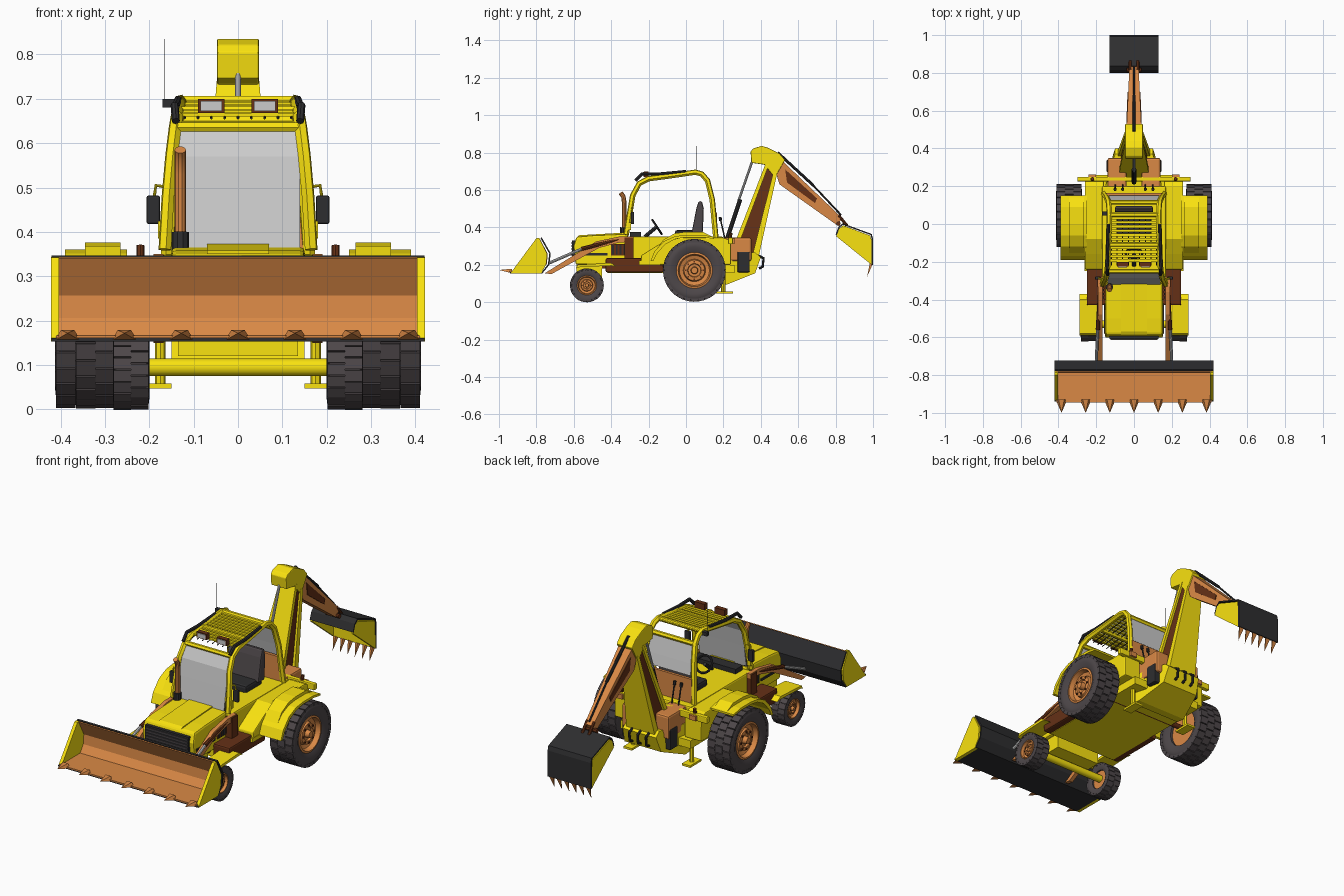
import bpy, bmesh, math
from mathutils import Matrix, Vector

if "Cube" in bpy.data.objects:
    bpy.data.objects.remove(bpy.data.objects["Cube"])

COL = dict(yellow=(.95, .76, .005), orange=(.7, .25, .06), brown=(.13, .03, .008),
           dark=(.027, .027, .029), tyre=(.075, .063, .067), glass=None)
MATS = {}
for n, c in COL.items():
    if c:
        MATS[n] = bpy.data.materials.new(n)
        MATS[n].diffuse_color = (*c, 1)


def finish(ob, col, mirror=False, smooth=False, bevel=0):
    if MATS.get(col):
        ob.data.materials.append(MATS[col])
    if smooth:
        bpy.ops.object.select_all(action='DESELECT')
        ob.select_set(True)
        bpy.context.view_layer.objects.active = ob
        bpy.ops.object.shade_smooth_by_angle(angle=math.radians(35))
    if bevel:
        m = ob.modifiers.new('bevel', 'BEVEL')
        m.width, m.segments = bevel, 2
    if mirror:
        ob.modifiers.new('mirror', 'MIRROR')
    return ob


def from_bm(name, bm, col, **kw):
    bmesh.ops.recalc_face_normals(bm, faces=bm.faces)
    me = bpy.data.meshes.new(name)
    bm.to_mesh(me)
    bm.free()
    ob = bpy.data.objects.new(name, me)
    bpy.context.collection.objects.link(ob)
    return finish(ob, col, **kw)


def loft(name, left, right, col, **kw):
    """Solid between two matching outlines."""
    bm = bmesh.new()
    a = [bm.verts.new(p) for p in left]
    b = [bm.verts.new(p) for p in right]
    n = len(a)
    bm.faces.new(a)
    bm.faces.new(b[::-1])
    for i in range(n):
        bm.faces.new((a[i], b[i], b[(i + 1) % n], a[(i + 1) % n]))
    return from_bm(name, bm, col, **kw)


def prism(name, pts, x0, x1, col, **kw):
    return loft(name, [(x0, *p) for p in pts], [(x1, *p) for p in pts], col, **kw)


def taper(name, pts, col, **kw):
    """Outline of (y, z, half width)."""
    return loft(name, [(-w, y, z) for y, z, w in pts], [(w, y, z) for y, z, w in pts], col, **kw)


def box(name, x, y, z, col, **kw):
    return prism(name, [(y[0], z[0]), (y[1], z[0]), (y[1], z[1]), (y[0], z[1])], *x, col, **kw)


def tube(name, pts, r, col, res=2, cyclic=False, **kw):
    c = bpy.data.curves.new(name, 'CURVE')
    c.dimensions, c.bevel_depth, c.bevel_resolution, c.use_fill_caps = '3D', r, res, True
    s = c.splines.new('POLY')
    s.points.add(len(pts) - 1)
    for p, q in zip(s.points, pts):
        p.co = (*q, 1)
    s.use_cyclic_u = cyclic
    ob = bpy.data.objects.new(name, c)
    bpy.context.collection.objects.link(ob)
    bpy.ops.object.select_all(action='DESELECT')
    ob.select_set(True)
    bpy.context.view_layer.objects.active = ob
    bpy.ops.object.convert(target='MESH')
    return finish(bpy.context.view_layer.objects.active, col, smooth=True, **kw)


def sheet(name, pts, w, t, col):
    bm = bmesh.new()
    rows = [(bm.verts.new((-w, *p)), bm.verts.new((w, *p))) for p in pts]
    for a, b in zip(rows, rows[1:]):
        bm.faces.new((a[0], a[1], b[1], b[0]))
    ob = from_bm(name, bm, col)
    m = ob.modifiers.new('thickness', 'SOLIDIFY')
    m.thickness, m.offset = t, 0
    return ob


def lathe(name, prof, y, z, n, col, closed=False):
    """Spin a (radius, x) outline about the axle line."""
    bm = bmesh.new()
    rings = [[bm.verts.new((x, y + r * math.cos(k * math.tau / n), z + r * math.sin(k * math.tau / n)))
              for k in range(n)] for r, x in prof]
    for a, b in zip(rings, rings[1:] + (rings[:1] if closed else [])):
        for k in range(n):
            bm.faces.new((a[k], a[(k + 1) % n], b[(k + 1) % n], b[k]))
    bmesh.ops.remove_doubles(bm, verts=bm.verts, dist=1e-5)
    return from_bm(name, bm, col, mirror=True, smooth=True)


def wheel(name, y, z, R, x0, x1, n, rows):
    w = x1 - x0
    lathe(name + '_tyre', [(.57 * R, x0 + .1 * w), (.75 * R, x0), (.9 * R, x0 + .02 * w), (.96 * R, x0 + .08 * w),
                           (.96 * R, x1 - .08 * w), (.9 * R, x1 - .02 * w), (.75 * R, x1), (.57 * R, x1 - .1 * w)],
          y, z, n * 2, 'tyre', closed=True)
    lathe(name + '_rim', [(0, x0 + .2 * w), (.58 * R, x0 + .2 * w), (.58 * R, x1 - .08 * w), (.52 * R, x1 - .06 * w),
                          (.48 * R, x1 - .25 * w), (.36 * R, x1 - .3 * w), (.33 * R, x1 - .16 * w),
                          (.22 * R, x1 - .14 * w), (.2 * R, x1 - .22 * w), (.12 * R, x1 - .22 * w),
                          (.1 * R, x1 - .04 * w), (0, x1 - .04 * w)], y, z, 32, 'orange')
    bm = bmesh.new()
    for k in range(n):
        for j in range(rows):
            rot = Matrix.Rotation((k + .5 * (j % 2)) * math.tau / n, 4, 'X')
            rw = w * .98 / rows
            bmesh.ops.create_cube(bm, size=1, matrix=Matrix.Translation((x0 + .01 * w + rw * (j + .5), y, z)) @ rot @
                                  Matrix.Translation((0, 0, .95 * R)) @
                                  Matrix.Diagonal((rw * .98, R * 5.6 / n, .1 * R, 1)))
    from_bm(name + '_tread', bm, 'tyre', mirror=True)
    bm = bmesh.new()
    for k in range(8):
        a = k * math.tau / 8
        bmesh.ops.create_cube(bm, size=.05 * R, matrix=Matrix.Translation(
            (x1 - .14 * w, y + .28 * R * math.cos(a), z + .28 * R * math.sin(a))))
    from_bm(name + '_bolts', bm, 'brown', mirror=True)


def teeth(name, xs, w, base, tip, t, col):
    bm = bmesh.new()
    d = (Vector(tip) - Vector(base)).normalized()
    nrm = Vector((d.y, -d.x)) * t
    for x in xs:
        b = [bm.verts.new((x + sx * w, base[0] + s * nrm.x, base[1] + s * nrm.y))
             for sx, s in ((-1, -1), (1, -1), (.5, 1), (-.5, 1))]
        p = bm.verts.new((x, *tip))
        bm.faces.new(b)
        for i in range(4):
            bm.faces.new((b[i], b[(i + 1) % 4], p))
    from_bm(name, bm, col)


# Wheels and axles
wheel('rear_wheel', .045, .17, .167, .275, .412, 26, 3)
wheel('front_wheel', -.53, .09, .09, .2, .282, 20, 2)
tube('front_axle', [(-.22, -.53, .095), (.22, -.53, .095)], .02, 'yellow', res=4)
tube('rear_axle', [(-.3, .045, .17), (.3, .045, .17)], .014, 'brown', res=4)
box('axle_bracket', (-.135, .135), (-.585, -.45), (.12, .2), 'yellow')

# Chassis, hood and grille
box('belly', (-.21, .21), (-.42, .26), (.157, .2), 'yellow')
box('engine_block', (-.13, .13), (-.57, -.3), (.18, .24), 'brown')
taper('hood', [(-.59, .2, .155), (-.602, .3, .155), (-.585, .35, .15), (-.5, .358, .15), (-.31, .366, .15), (-.31, .2, .155)],
      'yellow', bevel=.01)
taper('hood_ridge', [(-.585, .35, .07), (-.57, .358, .07), (-.31, .373, .07), (-.31, .35, .07)], 'yellow')
box('grille', (-.13, .13), (-.609, -.59), (.225, .33), 'dark')
for i in range(6):
    box('grille_bar', (-.125, .125), (-.614, -.608), (.234 + i * .016, .24 + i * .016), 'tyre')
box('hood_side_vent', (.15, .16), (-.4, -.32), (.25, .31), 'brown', mirror=True)
for i in range(4):
    box('vent_slat', (.155, .163), (-.395 + i * .02, -.385 + i * .02), (.255, .305), 'dark', mirror=True)
box('hood_side_stripe', (.15, .159), (-.58, -.42), (.25, .262), 'dark', mirror=True)
prism('front_fender', [(-.59, .18), (-.58, .2), (-.4, .21), (-.37, .19), (-.4, .195), (-.57, .187)],
      .19, .288, 'yellow', mirror=True)
box('side_tank', (.15, .25), (-.43, -.12), (.16, .235), 'brown', mirror=True, bevel=.008)
box('step', (.2, .262), (-.25, -.14), (.2, .222), 'yellow', mirror=True)

# Cab lower body and rear fenders
box('cab_body', (-.17, .17), (-.32, .2), (.19, .35), 'yellow', bevel=.008)
prism('side_panel', [(-.24, .2), (-.24, .25), (-.16, .3), (-.08, .345), (.2, .345), (.24, .33), (.24, .2)],
      .16, .26, 'yellow', mirror=True, bevel=.006)
arch = [(-.19, .22), (-.17, .27), (-.12, .325), (-.06, .352), (0, .36), (.09, .36), (.15, .348)]
prism('rear_fender', arch + [(.15, .338), (.09, .347), (0, .347), (-.055, .338), (-.11, .31), (-.155, .26), (-.175, .22)],
      .25, .39, 'yellow', mirror=True)
prism('fender_rib', [(-.17, .265), (-.12, .335), (-.06, .368), (0, .376), (.09, .376), (.14, .35), (0, .35), (-.1, .325)],
      .265, .345, 'yellow', mirror=True)
box('rear_crossbar', (-.3, .3), (.225, .25), (.31, .345), 'yellow', bevel=.005)
box('tail_light', (.2, .24), (.25, .262), (.315, .34), 'orange', mirror=True)
tube('tail_light_stalk', [(.22, .235, .34), (.22, .24, .37)], .009, 'brown', mirror=True)

# Cab frame, glass and roof
post = [(.165, -.32, .36), (.158, -.3, .48), (.15, -.285, .57), (.142, -.25, .635), (.138, -.2, .66), (.135, -.11, .672),
        (.13, .05, .695), (.132, .085, .685), (.135, .115, .65), (.145, .14, .55), (.16, .16, .34)]
tube('cab_post', post, .015, 'yellow', res=1, mirror=True)
for p in (3, 5, 6, 8):
    x, y, z = post[p]
    tube('cab_crossbar', [(-x, y, z), (x, y, z)], .013, 'yellow', res=1)
sheet('windshield', [(-.318, .365), (-.3, .48), (-.285, .57), (-.255, .628)], .14, .004, 'glass')
sheet('rear_window', [(.15, .49), (.138, .55), (.115, .65)], .132, .004, 'glass')
box('rear_panel', (-.15, .15), (.15, .165), (.34, .48), 'orange')
for i in range(12):
    y = -.2 + i * .0225
    z = .66 + (y + .2) * .13
    box('roof_slat', (-.13, .13), (y, y + .014), (z, z + .008), 'yellow')
for i in range(9):
    x = -.12 + i * .03
    tube('roof_mesh_bar', [(x, -.22, .656), (x, .05, .69)], .003, 'dark', res=0)
tube('roof_guard', [(.14, -.27, .65), (.143, -.235, .685), (.14, -.14, .685), (.135, 0, .698)], .009, 'dark', mirror=True)
box('work_light', (.03, .09), (-.225, -.2), (.668, .7), 'brown', mirror=True)
box('work_light_lens', (.036, .084), (-.229, -.224), (.673, .695), 'glass', mirror=True)
tube('antenna', [(-.165, .055, .69), (-.165, .055, .835)], .001, 'dark', res=0)
box('antenna_base', (-.17, -.13), (.045, .065), (.68, .7), 'dark')
box('mirror_glass', (.176, .206), (-.295, -.278), (.418, .482), 'dark', mirror=True, bevel=.004)
tube('mirror_arm', [(.155, -.29, .5), (.185, -.288, .505), (.19, -.287, .47)], .004, 'yellow', mirror=True)
box('indicator', (.16, .18), (-.31, -.295), (.385, .425), 'yellow', mirror=True)
tube('exhaust_pipe', [(-.13, -.33, .37), (-.13, -.33, .53), (-.13, -.335, .565), (-.13, -.35, .585)], .013, 'orange', res=3)
tube('exhaust_base', [(-.13, -.335, .35), (-.13, -.333, .4)], .02, 'dark', res=3)

# Seat and controls
box('seat_base', (-.09, .09), (-.06, .08), (.34, .385), 'dark', bevel=.012)
prism('seat_back', [(.03, .37), (.055, .5), (.068, .54), (.085, .54), (.095, .5), (.09, .37)], -.1, .1, 'tyre', bevel=.01)
tube('steering_column', [(0, -.22, .35), (0, -.16, .4)], .01, 'dark')
d1, d2, c0 = Vector((1, 0, 0)), Vector((0, .55, -.83)), Vector((0, -.155, .402))
tube('steering_wheel', [c0 + .045 * (d1 * math.cos(a * math.tau / 20) + d2 * math.sin(a * math.tau / 20)) for a in range(20)],
     .006, 'dark', cyclic=True)
box('dashboard', (-.13, .13), (-.3, -.24), (.34, .375), 'dark')
for x in (-.1, -.06, .06, .1):
    tube('lever', [(x, .21, .33), (x, .185, .44)], .004, 'dark')
    tube('lever_knob', [(x, .186, .435), (x, .182, .455)], .008, 'dark')

# Front bucket
sheet('loader_bucket_shell', [(-.94, .157), (-.77, .157), (-.735, .2), (-.727, .26), (-.775, .345)], .42, .008, 'dark')
sheet('loader_bucket_lining', [(-.945, .164), (-.775, .165), (-.747, .205), (-.742, .258), (-.787, .342)], .41, .006, 'orange')
prism('loader_bucket_side', [(-.94, .153), (-.775, .153), (-.748, .2), (-.742, .258), (-.785, .344), (-.8, .342)],
      .403, .421, 'yellow', mirror=True)
teeth('loader_bucket_teeth', [.128 * i for i in range(-3, 4)], .03, (-.93, .167), (-1, .172), .012, 'orange')

# Loader arms
prism('loader_arm', [(-.755, .155), (-.48, .325), (-.36, .35), (-.28, .35), (-.28, .325), (-.36, .318), (-.465, .29), (-.72, .15)],
      .168, .19, 'orange', mirror=True)
tube('loader_ram', [(.192, -.56, .285), (.18, -.36, .335)], .011, 'brown', mirror=True)
tube('loader_rod', [(.2, -.73, .21), (.192, -.55, .288)], .008, 'glass', mirror=True)
box('arm_mount', (.155, .195), (-.33, -.28), (.23, .345), 'brown', mirror=True)

# Rear frame and stabilisers
taper('rear_frame', [(.17, .1, .15), (.22, .095, .15), (.37, .155, .11), (.4, .24, .1), (.37, .265, .1), (.2, .26, .15)], 'yellow')
box('control_box', (.04, .14), (.19, .35), (.22, .345), 'orange', mirror=True, bevel=.01)
box('rear_bracket', (.11, .145), (.275, .34), (.16, .27), 'dark', mirror=True, bevel=.006)
for x in (-.05, 0, .05):
    tube('hook', [(x, .385, .25), (x, .415, .235), (x, .41, .19), (x, .39, .18)], .007, 'dark')
box('stabiliser_pad', (.15, .2), (.155, .25), (.047, .058), 'yellow', mirror=True)
tube('stabiliser_leg', [(.175, .2, .055), (.175, .2, .2)], .012, 'yellow', mirror=True)

# Backhoe boom
taper('boom_web', [(.25, .25, .07), (.37, .25, .07), (.478, .72, .038), (.44, .735, .038)], 'brown')
taper('boom_front_flange', [(.235, .25, .085), (.26, .25, .085), (.445, .74, .048), (.425, .74, .048)], 'yellow')
taper('boom_back_flange', [(.355, .25, .085), (.39, .25, .085), (.49, .7, .048), (.468, .7, .048)], 'yellow')
prism('boom_head', [(.345, .805), (.36, .822), (.405, .836), (.44, .825), (.5, .795), (.53, .76), (.515, .735), (.475, .665),
                    (.42, .735), (.35, .745)], -.047, .047, 'yellow', bevel=.004)
tube('boom_ram', [(0, .22, .34), (0, .29, .55)], .012, 'dark', res=3)
tube('boom_ram_rod', [(0, .28, .54), (0, .36, .77)], .007, 'glass', res=3)
tube('swing_pin', [(-.1, .31, .29), (.1, .31, .29)], .025, 'dark', res=3)

# Stick with ram
taper('stick', [(.465, .74, .04), (.505, .765, .04), (.835, .45, .024), (.81, .41, .024), (.5, .63, .04)], 'orange')
taper('stick_side_plate', [(.53, .71, .041), (.7, .555, .034), (.69, .53, .034), (.54, .64, .041)], 'brown')
tube('stick_ram', [(0, .49, .8), (0, .68, .625)], .008, 'dark', res=3)
tube('stick_ram_rod', [(0, .67, .635), (0, .83, .465)], .005, 'dark')
tube('bucket_link', [(.02, .815, .465), (.02, .86, .41)], .008, 'brown', mirror=True)
tube('bucket_pin', [(-.04, .815, .42), (.04, .815, .42)], .012, 'brown')

# Rear bucket
sheet('digger_bucket_shell', [(.803, .36), (.818, .4), (.838, .418), (.99, .362), (.996, .34), (.996, .2)], .13, .008, 'dark')
sheet('digger_bucket_lining', [(.81, .36), (.824, .396), (.842, .408), (.983, .355), (.989, .335), (.989, .205)], .122, .004, 'yellow')
prism('digger_bucket_side', [(.803, .352), (.818, .394), (.838, .408), (.985, .354), (.988, .34), (.992, .2)],
      .118, .13, 'yellow', mirror=True)
teeth('digger_bucket_teeth', [-.11 + i * .044 for i in range(6)], .014, (.99, .205), (.968, .135), .008, 'orange')

for m in bpy.data.materials:
    if m.users and not m.is_grease_pencil:
        m.use_nodes = True
        m.node_tree.nodes["Principled BSDF"].inputs["Base Color"].default_value = m.diffuse_color
